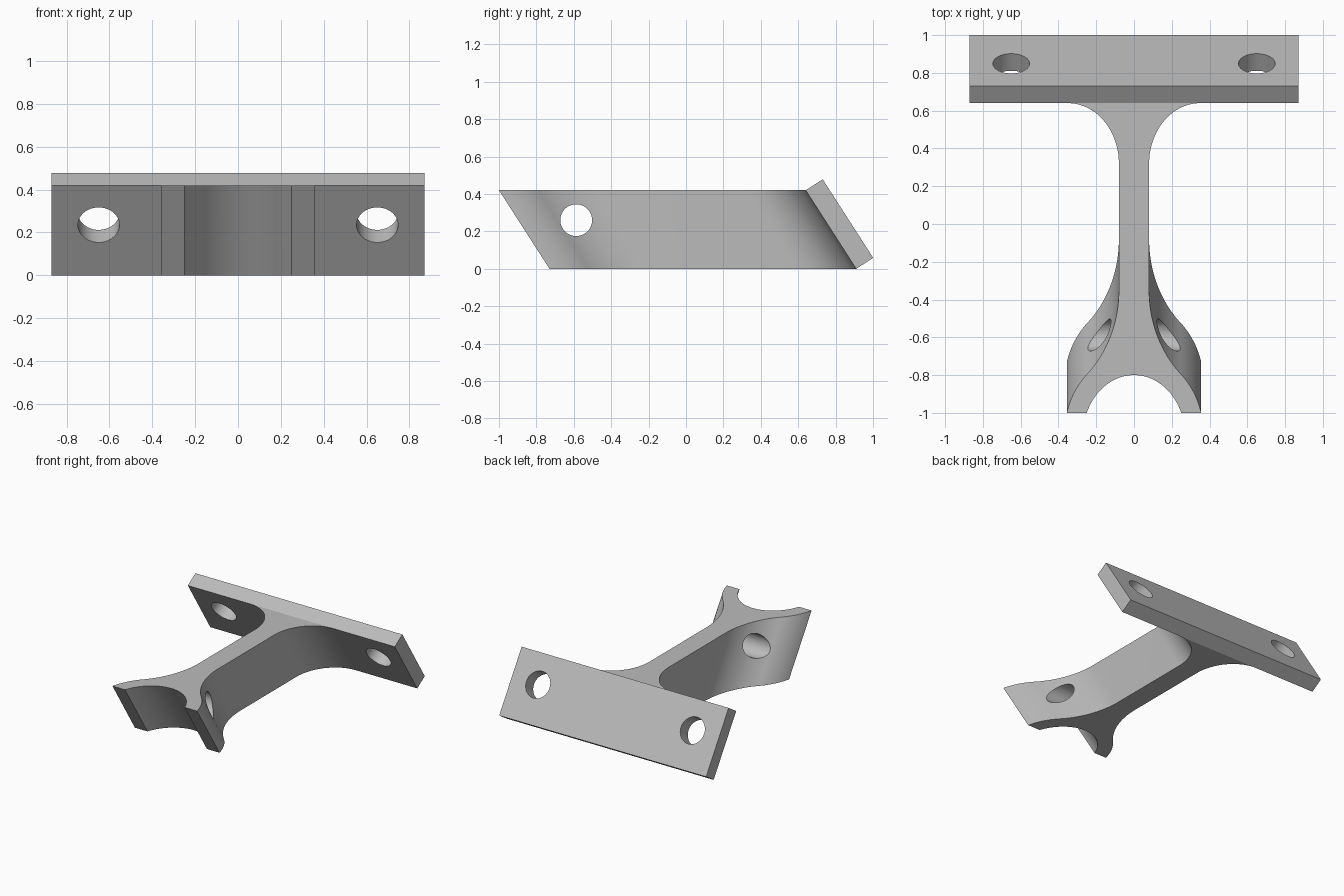
import bpy, bmesh, math
from mathutils import Matrix, Vector

cube = bpy.data.objects.get("Cube")
if cube:
    bpy.data.objects.remove(cube, do_unlink=True)

HEIGHT, LEAN = 0.42, 0.27               # extrusion height and its slant along y
SLANT = math.hypot(HEIGHT, LEAN)
STRETCH = SLANT / HEIGHT                # round sections lengthen when cut level
TILT = math.atan2(LEAN, HEIGHT)
PLATE_FRONT, PLATE_THICK = 0.64, 0.108

grey = bpy.data.materials.new("plain grey")
grey.use_nodes = True
colour = (0.5, 0.5, 0.5, 1)
grey.diffuse_color = colour
grey.node_tree.nodes["Principled BSDF"].inputs["Base Color"].default_value = colour


def make(name, bm):
    bmesh.ops.recalc_face_normals(bm, faces=bm.faces)
    mesh = bpy.data.meshes.new(name)
    bm.to_mesh(mesh)
    bm.free()
    ob = bpy.data.objects.new(name, mesh)
    bpy.context.collection.objects.link(ob)
    mesh.materials.append(grey)
    return ob


def drill(target, centre, radius, rotation):
    """Cut a round hole; the drill points along the rotated z axis."""
    bm = bmesh.new()
    bmesh.ops.create_cone(bm, cap_ends=True, segments=48, radius1=radius,
                          radius2=radius, depth=1,
                          matrix=Matrix.Translation(centre) @ rotation)
    cutter = make("hole_cutter", bm)
    mod = target.modifiers.new("hole", "BOOLEAN")
    mod.operation, mod.solver, mod.object = "DIFFERENCE", "EXACT", cutter
    bpy.context.view_layer.objects.active = target
    bpy.ops.object.modifier_apply(modifier=mod.name)
    bpy.data.objects.remove(cutter, do_unlink=True)


def smooth(ob):
    bpy.ops.object.select_all(action="DESELECT")
    ob.select_set(True)
    bpy.context.view_layer.objects.active = ob
    bpy.ops.object.shade_smooth_by_angle(angle=math.radians(25))


def arc(cx, cy, r, start, end, steps=20):
    return [(cx + r * math.cos(a), cy + r * math.sin(a) * STRETCH)
            for a in (start + (end - start) * i / steps for i in range(steps + 1))]


# Fork and stem: half outline, mirrored, extruded along the slant
stem, inner, outer, flare, fillet = 0.08, 0.27, 0.37, 0.5, 0.27
fork_y = -0.8 - inner * STRETCH
drop = (-1 - fork_y) / STRETCH
reach = math.sqrt((outer + flare) ** 2 - (stem + flare) ** 2)
bend = math.atan2(reach, stem + flare)
half = arc(0, fork_y, inner, math.pi / 2, math.asin(drop / inner))
half += arc(0, fork_y, outer, math.asin(drop / outer), bend)
half += arc(stem + flare, fork_y + reach * STRETCH, flare, math.pi + bend, math.pi)[1:]
half += arc(stem + fillet, PLATE_FRONT - fillet * STRETCH, fillet,
            math.pi, math.pi / 2)
outline = half + [(-x, y) for x, y in reversed(half[1:])]

bm = bmesh.new()
top = bm.faces.new([bm.verts.new((x, y, HEIGHT)) for x, y in outline])
base = bmesh.ops.extrude_face_region(bm, geom=[top], use_keep_orig=True)["geom"]
bmesh.ops.translate(bm, vec=(0, LEAN, -HEIGHT),
                    verts=[v for v in base if isinstance(v, bmesh.types.BMVert)])
body = make("forked_stem", bm)
drill(body, Vector((0, -0.587, 0.26)), 0.085, Matrix.Rotation(math.pi / 2, 4, "Y"))
smooth(body)

# Mounting plate: a slanted slab closing the back of the stem
normal = Vector((0, math.cos(TILT), math.sin(TILT)))
centre = Vector((0, PLATE_FRONT + LEAN / 2, HEIGHT / 2)) + normal * PLATE_THICK / 2
lean = Matrix.Rotation(TILT, 4, "X")
bm = bmesh.new()
bmesh.ops.create_cube(bm, size=1, matrix=Matrix.Translation(centre) @ lean
                      @ Matrix.Diagonal((1.74, PLATE_THICK, SLANT, 1)))
plate = make("mounting_plate", bm)
up = lean @ Vector((0, 0, 1))
for side in (-1, 1):
    spot = centre + up * 0.03 + Vector((side * 0.65, 0, 0))
    drill(plate, spot, 0.097, lean @ Matrix.Rotation(math.pi / 2, 4, "X"))
smooth(plate)
